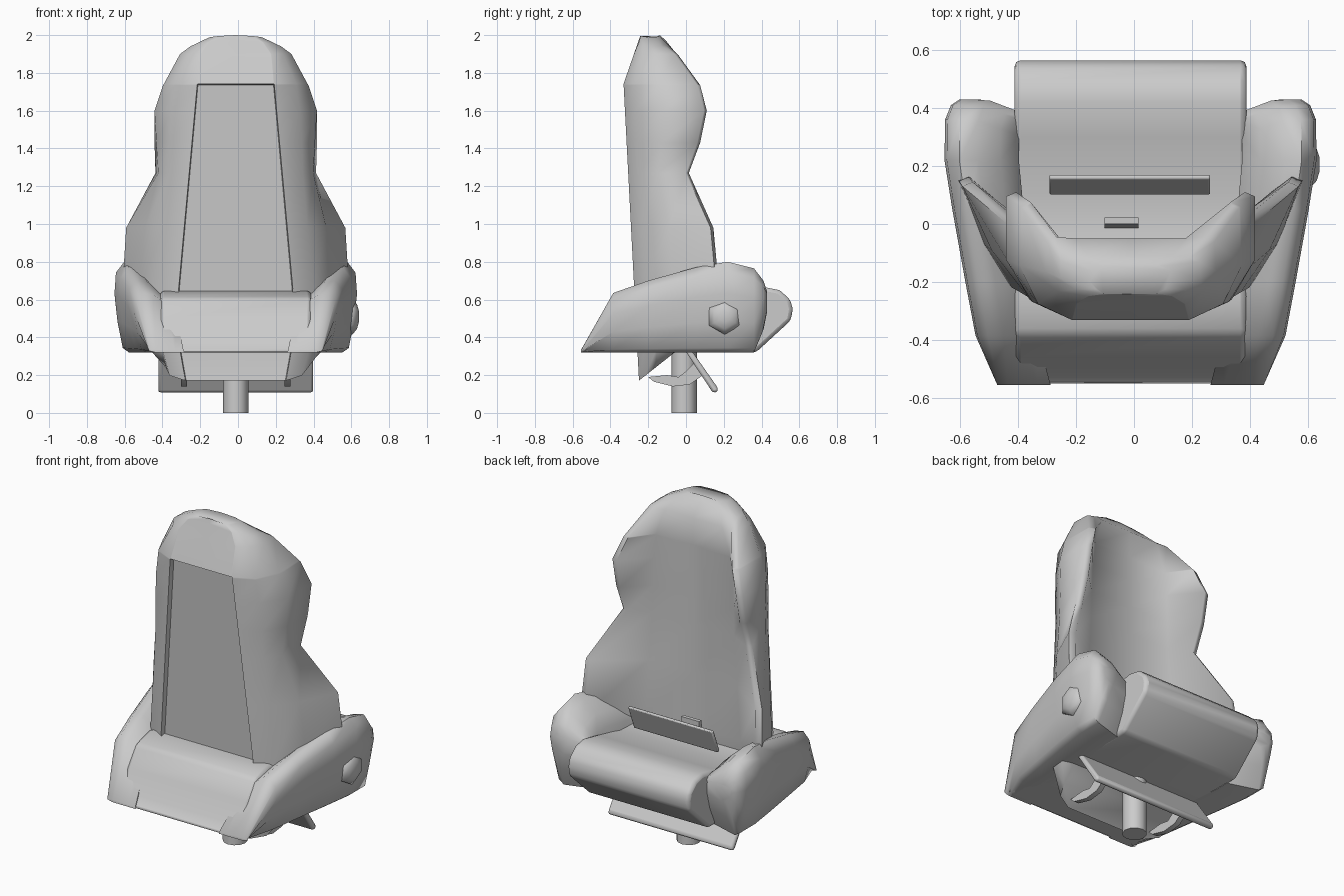
import bpy, bmesh, math

if "Cube" in bpy.data.objects:
    bpy.data.objects.remove(bpy.data.objects["Cube"])

CX = -0.012  # the chair's symmetry plane (the one-sided knob shifts the bounds)


def finish(name, bm, angle=40, bevel=0):
    bmesh.ops.recalc_face_normals(bm, faces=bm.faces)
    me = bpy.data.meshes.new(name)
    bm.to_mesh(me)
    bm.free()
    ob = bpy.data.objects.new(name, me)
    bpy.context.collection.objects.link(ob)
    ob.location.x = CX
    if bevel:
        m = ob.modifiers.new("bevel", "BEVEL")
        m.width, m.segments, m.limit_method = bevel, 2, "ANGLE"
    bpy.ops.object.select_all(action="DESELECT")
    ob.select_set(True)
    bpy.context.view_layer.objects.active = ob
    bpy.ops.object.shade_smooth_by_angle(angle=math.radians(angle))
    return ob


def loft(name, rings, **kw):
    """Skin closed rings of equal point count, capping both ends."""
    bm = bmesh.new()
    vs = [[bm.verts.new(p) for p in r] for r in rings]
    n = len(rings[0])
    for a, b in zip(vs, vs[1:]):
        for i in range(n):
            j = (i + 1) % n
            bm.faces.new((a[i], a[j], b[j], b[i]))
    bm.faces.new(vs[0])
    bm.faces.new(vs[-1])
    bmesh.ops.remove_doubles(bm, verts=bm.verts, dist=0.0005)
    return finish(name, bm, **kw)


def extrude(name, profile, x0, x1, **kw):
    """Extrude a (y, z) outline along x."""
    return loft(name, [[(x, y, z) for y, z in profile] for x in (x0, x1)], **kw)


def tube(name, steps, sides, y, z, axis, **kw):
    """Rings of the given (position, radius) along x or z; y, z place the centre."""
    rings = []
    for t, r in steps:
        arc = [math.tau * i / sides for i in range(sides)]
        if axis == "x":
            rings.append([(t, y + r * math.sin(a), z + r * math.cos(a)) for a in arc])
        else:
            rings.append([(r * math.sin(a), y + r * math.cos(a), z + t) for a in arc])
    return loft(name, rings, **kw)


# Backrest: U-shaped sections (z, shoulder x, side x, wing tip x, wing tip y)
SECTIONS = [
    (.17, .35, .37, .38, -.08), (.34, .39, .46, .47, -.06), (.66, .41, .51, .60, .16),
    (.98, .38, .48, .58, .13), (1.27, .355, .41, .425, .0), (1.43, .35, .42, .43, .06),
    (1.6, .34, .43, .43, .095), (1.735, .32, .385, .38, .06), (1.742, .32, .38, .375, .055),
    (1.9, .25, .295, .29, -.06), (1.975, .19, .24, .24, -.13), (2.0, .12, .14, .14, -.16),
]
rings = []
for z, sx, ox, tx, ty in SECTIONS:
    yb = -.24 - .052 * z + .40 * max(0, z - 1.742)      # leaning back plane
    px = min(.358 - .091 * z, .75 * sx)                 # tapering back panel
    rec = .03 if .3 < z < 1.74 else 0                   # panel is recessed
    sy = yb + min(.055, .2 * (ty - yb))
    fy = min(-.05, ty + .02)
    half = [(px, yb + rec), (px + .004, yb), (sx, sy), (ox, sy + .4 * (ty - sy)),
            (tx, ty), (tx - .035, ty + .015), (.76 * sx, fy)]
    pts = [(0, yb + rec)] + half + [(0, fy)] + [(-x, y) for x, y in reversed(half)]
    slant = .79 if z < .2 else 0                        # slanted foot
    dome = .6 if z > 1.95 else 0                        # domed crown
    rings.append([(x, y, z + slant * (y + .25) - dome * x * x) for x, y in pts])
loft("backrest", rings, angle=72)

# Seat body: rear hump with a lower rim, cushion and rounded front lip
extrude("seat_cushion", [(-.557, .32), (-.505, .375), (-.46, .50), (-.38, .61), (-.25, .645),
                         (-.06, .60), (.10, .595), (.30, .64), (.42, .665), (.495, .65),
                         (.552, .60), (.565, .55), (.555, .49), (.37, .32)],
        -.40, .40, angle=50, bevel=.02)

# Side bolsters: y, outer x, top z, bottom z
BOLSTER = [(-.555, .46, .335, .32), (-.385, .535, .635, .32), (-.20, .57, .70, .32),
           (.05, .615, .77, .32), (.22, .642, .80, .32), (.36, .64, .765, .32),
           (.41, .62, .70, .44), (.43, .59, .64, .54)]
for side, label in ((-1, "left"), (1, "right")):
    rings = []
    for y, xo, zt, zb in BOLSTER:
        h, w = zt - zb, .4 * xo
        # fractions of width inward and of height upward
        shape = [(1, 0), (.3, 0), (.17, .05), (.06, .35), (0, .65), (.03, .88), (.2, 1),
                 (.45, .97), (.75, .83), (1, .7)]
        turn = .09 if y > .3 else 0                     # front curls in to the cushion
        rings.append([(side * (xo - a * w), y - turn * max(0, a - .4), zb + b * h)
                      for a, b in shape])
    loft("bolster_" + label, rings, angle=62)

    # Footrest hook bracket
    extrude("footrest_bracket_" + label,
            [(-.20, .19), (-.17, .165), (-.07, .14), (.02, .15), (.09, .20),
             (.05, .27), (0, .22), (-.04, .19), (-.10, .20)],
            side * .275 - .016, side * .275 + .016)

# Rim joining the bolsters along the rear bottom edge
extrude("rear_rim", [(-.556, .32), (-.50, .38), (-.38, .60), (-.25, .62), (-.25, .32)],
        -.455, .455, bevel=.03)

# Footrest plate, hung under the front of the seat
extrude("footrest_plate", [(-.005, .33), (.03, .33), (.17, .13), (.165, .108), (.14, .11)],
        -.41, .41, bevel=.012)

# Tilted plate and buckle at the back of the seat
extrude("lap_plate", [(.10, .65), (.115, .64), (.172, .785), (.155, .79)], -.28, .275, bevel=.006)
extrude("buckle", [(-.02, .54), (.02, .54), (.022, .74), (0, .74)], -.09, .028)

# Post
tube("post", [(0, .067), (.42, .067)], 12, -.01, 0, "z")

# Side knob, a six-sided dome on the right bolster
tube("recline_knob", [(.56, .095), (.618, .095), (.642, .065), (.652, .03)], 6,
     .205, .51, "x", angle=62)
